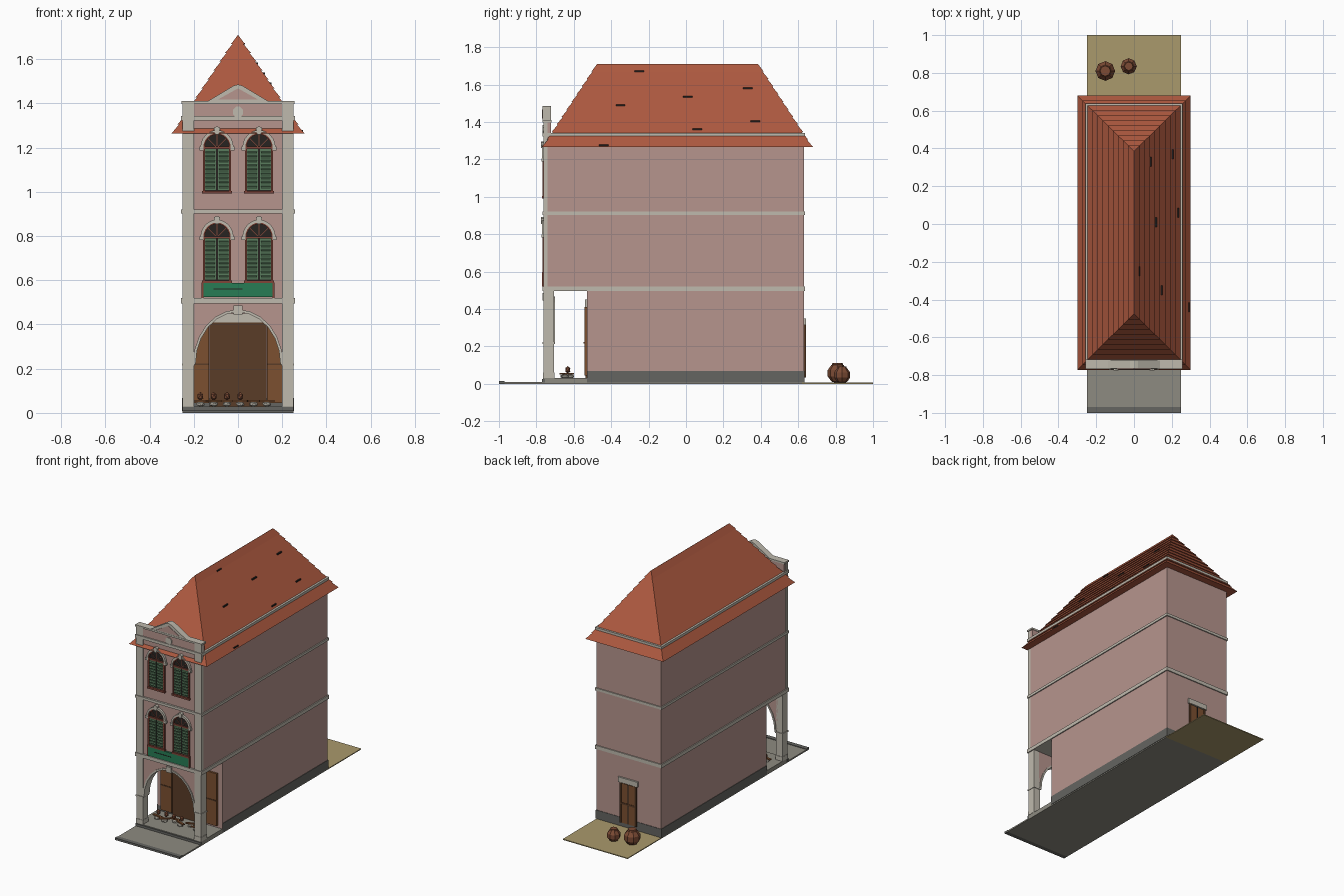
import bpy, bmesh, math, random
from mathutils import Vector, Matrix

if "Cube" in bpy.data.objects:
    bpy.data.objects.remove(bpy.data.objects["Cube"])
random.seed(4)


def mat(name, *c):
    m = bpy.data.materials.new(name)
    m.diffuse_color = (*c, 1)
    m.use_nodes = True
    m.node_tree.nodes["Principled BSDF"].inputs["Base Color"].default_value = m.diffuse_color
    return m


PINK = mat("pink_plaster", .47, .30, .27)
TRIM = mat("pale_trim", .52, .49, .42)
TILE = mat("roof_tile", .42, .10, .05)
DARK = mat("shadow", .02, .017, .015)
GREEN = mat("shutter_green", .10, .20, .11)
SIGN = mat("sign_green", .02, .20, .09)
RED = mat("red_wood", .22, .06, .04)
WOOD = mat("dark_wood", .10, .045, .02)
LIGHTWOOD = mat("brown_wood", .20, .08, .03)
STONE = mat("pavement", .27, .26, .22)
PLINTH = mat("plinth_grey", .13, .13, .12)
EARTH = mat("yard_earth", .40, .32, .15)
CLAY = mat("clay", .20, .07, .035)


def finish(bm, name, m):
    bmesh.ops.recalc_face_normals(bm, faces=bm.faces)
    me = bpy.data.meshes.new(name)
    bm.to_mesh(me)
    bm.free()
    me.materials.append(m)
    ob = bpy.data.objects.new(name, me)
    bpy.context.collection.objects.link(ob)
    return ob


def box(name, m, x0, x1, y0, y1, z0, z1, rot=None):
    bm = bmesh.new()
    c = Vector(((x0 + x1) / 2, (y0 + y1) / 2, (z0 + z1) / 2))
    M = Matrix.Translation(c)
    if rot:
        M = M @ Matrix.Rotation(rot[0], 4, rot[1])
    bmesh.ops.create_cube(bm, size=1, matrix=M @ Matrix.Diagonal((x1 - x0, y1 - y0, z1 - z0, 1)))
    return finish(bm, name, m)


def prism(name, m, pts, y0, y1):
    """Outline in the front plane, extruded from y0 to y1."""
    bm = bmesh.new()
    f = bm.faces.new([bm.verts.new((x, y0, z)) for x, z in pts])
    r = bmesh.ops.extrude_face_region(bm, geom=[f])
    bmesh.ops.translate(bm, vec=(0, y1 - y0, 0), verts=[v for v in r["geom"] if isinstance(v, bmesh.types.BMVert)])
    bmesh.ops.triangulate(bm, faces=[f for f in bm.faces if len(f.verts) > 4])
    return finish(bm, name, m)


def arc(cx, cz, a, b, n=12):
    return [(cx + a * math.cos(math.pi * i / n), cz + b * math.sin(math.pi * i / n)) for i in range(n + 1)]


def arch_ring(name, m, cx, cz, a, b, w, y0, y1):
    prism(name, m, arc(cx, cz, a + w, b + w) + arc(cx, cz, a, b)[::-1], y0, y1)


# Ground: yard, front pavement, kerb, raised walkway
box("yard", EARTH, -.25, .25, .62, 1, 0, .006)
box("ground_base", STONE, -.25, .25, -.97, .62, 0, .01)
box("kerb", PLINTH, -.25, .25, -1, -.97, 0, .014)
box("walkway_floor", STONE, -.25, .25, -.765, -.5, .01, .03)
box("step_edge", PLINTH, -.252, .252, -.77, -.755, .008, .026)
box("foundation", PLINTH, -.253, .253, -.53, .633, .008, .068)

# Walls: ground storey set back, upper storeys over the walkway
box("ground_storey_wall", PINK, -.25, .25, -.53, .63, .03, .5)
box("upper_wall", PINK, -.25, .25, -.755, .63, .497, 1.33)
prism("arcade_arch_wall", PINK, [(-.21, .5), (-.21, .22), *arc(0, .22, .2, .24, 14)[::-1], (.21, .22), (.21, .5)], -.755, -.705)
arch_ring("arcade_arch_trim", TRIM, 0, .22, .192, .236, .012, -.762, -.70)
box("arcade_keystone", TRIM, -.02, .02, -.766, -.752, .445, .485)
for s in (-1, 1):
    a, b = sorted((s * .2, s * .25))
    box("arcade_pillar", TRIM, a, b, -.762, -.705, .03, .5)
    box("pillar_band", TRIM, a - .004, b + .004, -.766, -.701, .214, .224)
    box("pillar_foot", TRIM, a - .002, b + .002, -.765, -.702, .03, .06)
    box("corner_pilaster", TRIM, a - .001, b + .001, -.763, -.74, .5, 1.4)

# String courses wrapping round the building
for z0, z1 in ((.495, .52), (.902, .92), (1.322, 1.342)):
    box("string_course", TRIM, -.257, .257, -.768, .637, z0, z1)

# Hipped roof in stepped tile courses
bm = bmesh.new()
rings = []
N = 11


def roof_ring(t, off):
    hx = .296 * (1 - t) + off
    y0, y1, z = -.768 + .293 * t - off, .676 - .291 * t + off, 1.265 + .445 * t
    return [bm.verts.new(p) for p in ((-hx, y0, z), (hx, y0, z), (hx, y1, z), (-hx, y1, z))]


for k in range(N):
    rings += [roof_ring(k / N, .004), roof_ring(min((k + 1) / N, .998), -.003 if k < N - 1 else 0)]
for p, q in zip(rings, rings[1:]):
    for i in range(4):
        bm.faces.new((p[i], p[(i + 1) % 4], q[(i + 1) % 4], q[i]))
bm.faces.new(rings[0][::-1])
bm.faces.new(rings[-1])
finish(bm, "hipped_roof", TILE)
for y, z in ((-.25, 1.67), (-.35, 1.49), (.01, 1.535), (.33, 1.58), (.37, 1.405), (.06, 1.36), (-.44, 1.275)):
    x = .296 * (1 - (z - 1.265) / .445)
    box("missing_tile", DARK, x - .006, x + .005, y - .025, y + .025, z - .004, z + .004)

# Front parapet with pediment and medallion
box("parapet", PINK, -.249, .249, -.76, -.722, 1.33, 1.4)
box("parapet_cap", TRIM, -.256, .256, -.768, -.718, 1.398, 1.41)
prism("pediment", TRIM, [(-.14, 1.408), (.14, 1.408), (.02, 1.48), (0, 1.486), (-.02, 1.48)], -.766, -.722)
prism("pediment_panel", PINK, [(-.09, 1.418), (.09, 1.418), (0, 1.468)], -.769, -.76)
prism("medallion", TRIM, [(.025 * math.cos(i * math.pi / 4 + .39), 1.362 + .025 * math.sin(i * math.pi / 4 + .39)) for i in range(8)], -.766, -.755)


# Arched window with louvred shutters
def window(cx, z0):
    zs = z0 + .2
    box("window_recess", DARK, cx - .06, cx + .06, -.757, -.75, z0, zs)
    for s in (-1, 1):
        a, b = sorted((cx + s * .055, cx + s * .064))
        box("window_jamb", RED, a, b, -.767, -.752, z0, zs)
        a, b = sorted((cx + s * .004, cx + s * .056))
        box("shutter_leaf", GREEN, a, b, -.760, -.753, z0 + .008, zs - .006)
        for i in range(9):
            z = z0 + .02 + i * .0195
            box("shutter_slat", GREEN, a + .004, b - .004, -.766, -.758, z - .006, z + .006, (.5, 'X'))
    box("window_sill", RED, cx - .068, cx + .068, -.77, -.752, z0 - .008, z0 + .004)
    box("window_transom", RED, cx - .064, cx + .064, -.767, -.752, zs - .006, zs + .004)
    prism("fanlight", DARK, arc(cx, zs, .06, .064), -.758, -.75)
    for d in (45, 90, 135):
        c, s = math.cos(math.radians(d)), math.sin(math.radians(d))
        prism("fanlight_bar", RED, [(cx + c * r - s * w, zs + s * r + c * w) for r, w in ((.008, -.0015), (.06, -.0015), (.06, .0015), (.008, .0015))], -.761, -.757)
    arch_ring("fanlight_frame", RED, cx, zs, .056, .06, .006, -.766, -.752)
    arch_ring("window_hood", TRIM, cx, zs, .062, .066, .013, -.770, -.752)
    for s in (-1, 1):
        a, b = sorted((cx + s * .06, cx + s * .08))
        box("hood_stop", TRIM, a, b, -.772, -.752, zs - .012, zs + .004)
    prism("window_keystone", TRIM, [(cx - .009, zs + .06), (cx + .009, zs + .06), (cx + .014, zs + .09), (cx, zs + .096), (cx - .014, zs + .09)], -.775, -.752)


for z in (.595, 1.0):
    for x in (-.095, .095):
        window(x, z)

# Blank sign board under the first-floor windows
box("sign_board", SIGN, -.158, .158, -.768, -.752, .524, .587)
box("sign_line", DARK, -.11, .02, -.770, -.766, .558, .562)
for s in (-1, 1):
    box("sign_end", RED, s * .16 - .004, s * .16 + .004, -.77, -.752, .52, .59)

# Shop front inside the arcade
box("shop_door", WOOD, -.13, .13, -.538, -.528, .03, .41)
box("shop_lintel", TRIM, -.15, .15, -.541, -.528, .41, .45)
for s in (-1, 1):
    a, b = sorted((s * .131, s * .215))
    box("folding_door_leaf", LIGHTWOOD, a, b, -.544, -.528, .045, .41)
    box("leaf_rail", WOOD, a, b, -.547, -.543, .216, .224)

# Back door
box("back_door", LIGHTWOOD, -.055, .055, .625, .637, .035, .31)
box("back_door_rail", WOOD, -.055, .055, .63, .64, .165, .177)
box("back_door_seam", DARK, -.003, .003, .63, .639, .035, .31)
for s in (-1, 1):
    box("back_door_jamb", WOOD, s * .059 - .006, s * .059 + .006, .625, .641, .035, .315)
box("back_lintel", TRIM, -.075, .075, .625, .642, .315, .35)


# Low-poly lumps: jars in the yard and rubble on the walkway
def lump(name, m, x, y, z, r, h):
    bm = bmesh.new()
    M = Matrix.Translation((x, y, z)) @ Matrix.Diagonal((r, r, h, 1)) @ Matrix.Rotation(random.random() * 6, 4, 'Z')
    bmesh.ops.create_icosphere(bm, subdivisions=1, radius=1, matrix=M)
    return finish(bm, name, m)


for x, y, r in ((-.152, .81, .055), (-.028, .835, .045)):
    bm = bmesh.new()
    bmesh.ops.create_uvsphere(bm, u_segments=8, v_segments=5, radius=r, matrix=Matrix.Translation((x, y, r * .98 + .003)))
    finish(bm, "yard_jar", CLAY)
    bm = bmesh.new()
    bmesh.ops.create_cone(bm, cap_ends=True, segments=8, radius1=r * .55, radius2=r * .5, depth=.012, matrix=Matrix.Translation((x, y, r * 1.93)))
    finish(bm, "jar_lid", CLAY)
for i in range(6):
    x, y = -.17 + i * .06, random.uniform(-.655, -.61)
    lump("rubble_stone", TRIM, x, y, .04, .022, .013)
    box("rubble_plank", LIGHTWOOD, x - .035, x + .035, y - .008, y + .008, .05, .058, (random.uniform(-.6, .6), 'Z'))
    if i < 4:
        lump("rubble_brick", CLAY, x, -.632, .075, .015, .02)
